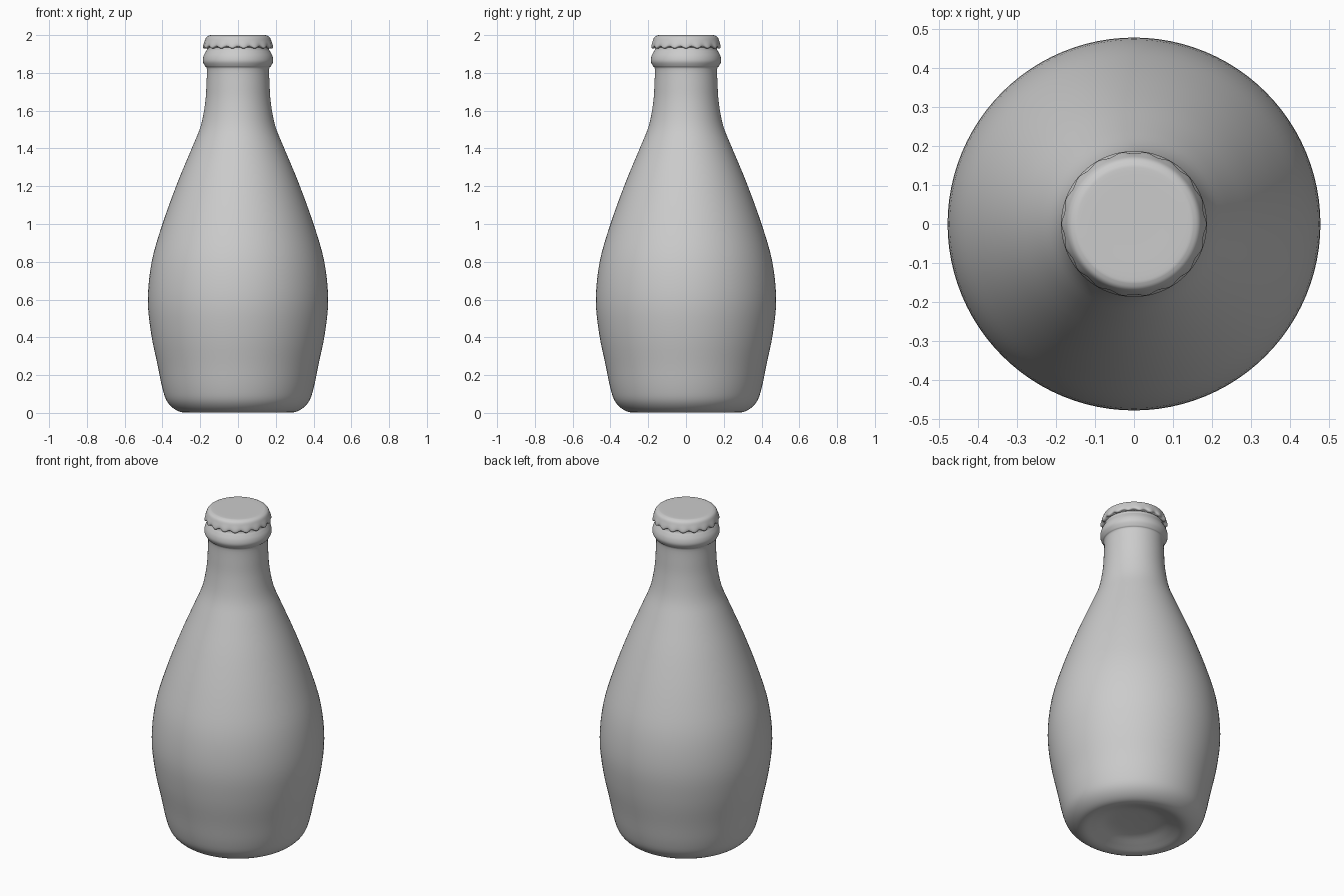
import bpy, bmesh, math
from mathutils import Vector

if "Cube" in bpy.data.objects:
    bpy.data.objects.remove(bpy.data.objects["Cube"])

GREY = (0.6, 0.6, 0.6, 1.0)
mat = bpy.data.materials.new("plain grey")
mat.use_nodes = True
mat.diffuse_color = GREY
mat.node_tree.nodes["Principled BSDF"].inputs["Base Color"].default_value = GREY


def smooth_profile(points, steps=4):
    """Spline through (radius, height) points, with natural ends."""
    p = [Vector(q) for q in points]
    p = [2 * p[0] - p[1]] + p + [2 * p[-1] - p[-2]]
    out = []
    for a, b, c, d in zip(p, p[1:], p[2:], p[3:]):
        for i in range(steps):
            t = i / steps
            out.append(b + t / 2 * ((c - a) + t * ((2 * a - 5 * b + 4 * c - d)
                       + t * (3 * b - a - 3 * c + d))))
    return out + [p[-2]]


def lathe(name, profile, segments, ripple=None):
    """Revolve a profile around z; ripple may shift each (r, z) by angle."""
    bm = bmesh.new()
    rings = []
    for r, z in profile:
        ring = []
        for i in range(segments):
            a = math.tau * i / segments
            rr, zz = ripple(r, z, a) if ripple else (r, z)
            ring.append(bm.verts.new((rr * math.cos(a), rr * math.sin(a), zz)))
        rings.append(ring)
    for low, high in zip(rings, rings[1:]):
        for i in range(segments):
            j = (i + 1) % segments
            bm.faces.new((low[i], low[j], high[j], high[i]))
    bm.faces.new(rings[0][::-1])
    bm.faces.new(rings[-1])
    bmesh.ops.recalc_face_normals(bm, faces=bm.faces[:])
    mesh = bpy.data.meshes.new(name)
    bm.to_mesh(mesh)
    bm.free()
    mesh.materials.append(mat)
    for f in mesh.polygons:
        f.use_smooth = True
    obj = bpy.data.objects.new(name, mesh)
    bpy.context.collection.objects.link(obj)
    return obj


# Bottle: dished base, rounded foot, full belly, tapering shoulder, neck and lip ring
bottle = [(0.02, 0.05), (0.14, 0.045), (0.22, 0.02), (0.28, 0.002), (0.33, 0.016),
          (0.375, 0.06), (0.4, 0.13), (0.425, 0.25), (0.46, 0.42), (0.477, 0.6),
          (0.457, 0.8), (0.4, 1.0), (0.32, 1.22), (0.245, 1.4), (0.197, 1.52),
          (0.174, 1.64), (0.167, 1.74), (0.165, 1.82), (0.174, 1.835),
          (0.186, 1.86), (0.183, 1.887), (0.172, 1.91), (0.164, 1.925), (0.16, 1.96)]
lathe("bottle", smooth_profile(bottle), 96)

# Crown cap: flat top with rounded rim and a gently crimped skirt
TEETH = 18


def crimp(r, z, a):
    k = max(0.0, min(1.0, (1.975 - z) / 0.045))
    wave = math.cos(TEETH * a) * k if r > 0.165 else 0.0
    return r + 0.004 * wave, z - 0.006 * wave


cap = [(0.155, 1.938), (0.168, 1.934), (0.181, 1.937), (0.182, 1.95), (0.176, 1.97),
       (0.168, 1.988), (0.155, 1.997), (0.135, 2.0), (0.05, 2.0)]
lathe("crown_cap", smooth_profile(cap), TEETH * 8, crimp)
